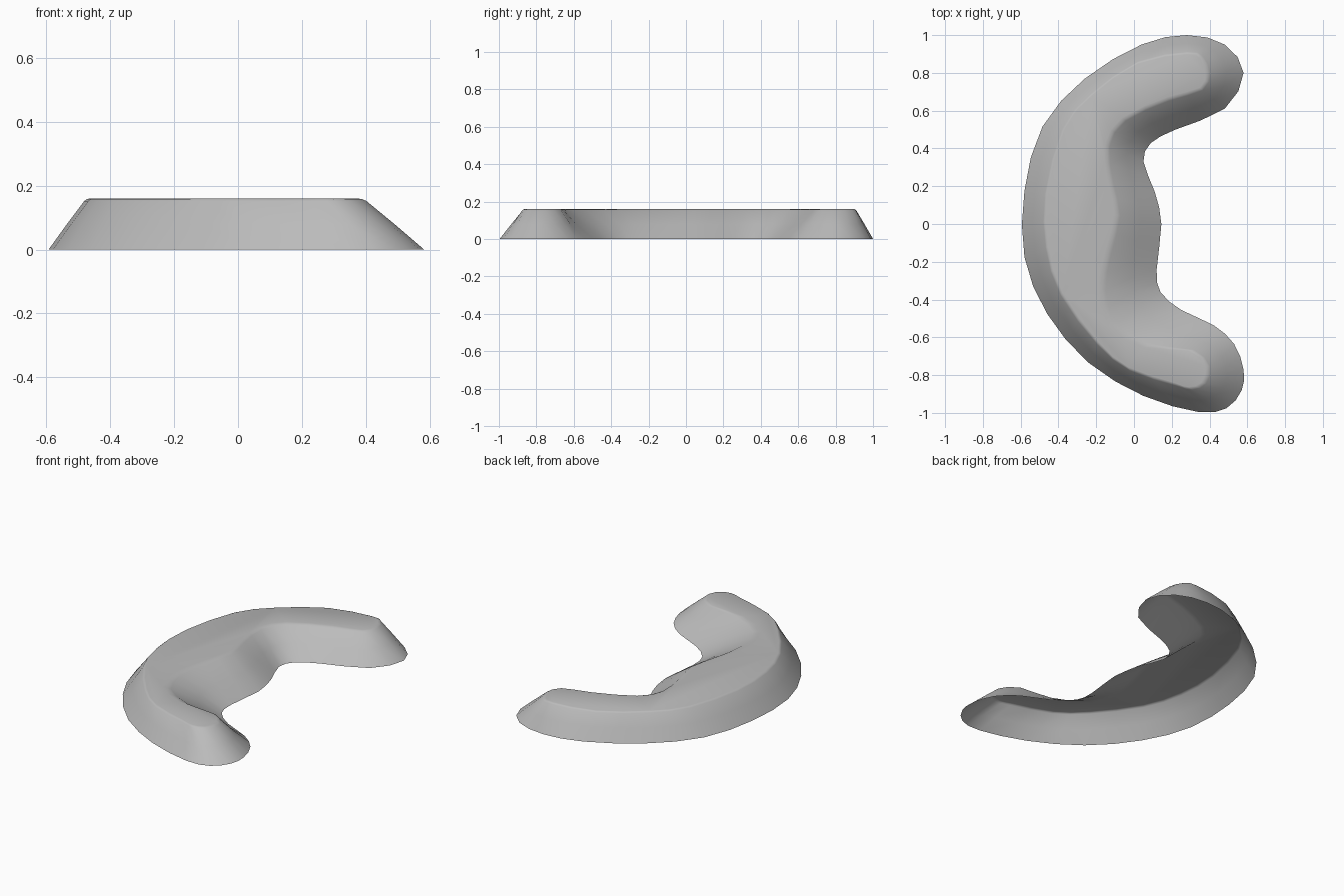
import bpy
import bmesh
from mathutils import Vector

cube = bpy.data.objects.get("Cube")
if cube:
    bpy.data.objects.remove(cube, do_unlink=True)

HEIGHT = 0.16
STEPS = 2  # spans between neighbouring control points

# Crescent outline on the ground, clockwise from the back tip
foot = [(.28, 1), (.48, .95), (.58, .8), (.48, .61), (.22, .5), (.09, .43),
        (.05, .33), (.11, .17), (.145, 0), (.12, -.24), (.14, -.36), (.25, -.455),
        (.42, -.535), (.53, -.635), (.58, -.77), (.57, -.88), (.49, -.975), (.34, -.995),
        (.05, -.91), (-.24, -.735), (-.46, -.475), (-.58, -.175), (-.58, .175),
        (-.485, .515), (-.26, .77), (.04, .95)]

# Matching outline of the flat top
rim = [(.28, .9), (.35, .88), (.38, .8), (.35, .72), (.18, .67), (-.06, .56),
       (-.15, .42), (-.135, .22), (-.1, .05), (-.15, -.15), (-.185, -.35), (-.13, -.54),
       (.06, -.65), (.29, -.67), (.38, -.75), (.36, -.84), (.29, -.865), (.21, -.84),
       (-.03, -.76), (-.19, -.625), (-.38, -.365), (-.455, -.12), (-.46, .16),
       (-.37, .5), (-.225, .68), (.02, .85)]


def closed_spline(points):
    """Smooth closed loop through the control points."""
    pts = [Vector(p) for p in points]
    n = len(pts)
    loop = []
    for i in range(n):
        a, b, c, d = (pts[(i + k) % n] for k in (-1, 0, 1, 2))
        for s in range(STEPS):
            t = s / STEPS
            loop.append(b + (c - a) * t / 2 + (a * 2 - b * 5 + c * 4 - d) * t**2 / 2
                        + (b * 3 - a - c * 3 + d) * t**3 / 2)
    return loop


def make_material(name, value):
    mat = bpy.data.materials.new(name)
    mat.use_nodes = True
    colour = (value, value, value, 1)
    mat.diffuse_color = colour
    mat.node_tree.nodes["Principled BSDF"].inputs["Base Color"].default_value = colour
    return mat


# Sloped wall, rounded shoulder and flat top; the underside stays open
low, high = closed_spline(foot), closed_spline(rim)
bm = bmesh.new()
rows = []
for blend, level in ((0, 0), (.45, .49), (.89, .95), (.95, .985), (1.02, 1)):
    rows.append([bm.verts.new((*a.lerp(b, blend), HEIGHT * level))
                 for a, b in zip(low, high)])
for lower, upper in zip(rows, rows[1:]):
    for i in range(len(lower)):
        bm.faces.new((lower[i - 1], upper[i - 1], upper[i], lower[i]))
bm.faces.new(reversed(rows[-1]))
bm.normal_update()

mesh = bpy.data.meshes.new("crescent_mound")
bm.to_mesh(mesh)
bm.free()
mound = bpy.data.objects.new("crescent_mound", mesh)
bpy.context.collection.objects.link(mound)
mesh.materials.append(make_material("light grey", .5))

bpy.context.view_layer.objects.active = mound
mound.select_set(True)
bpy.ops.object.shade_smooth_by_angle(angle=.7)
